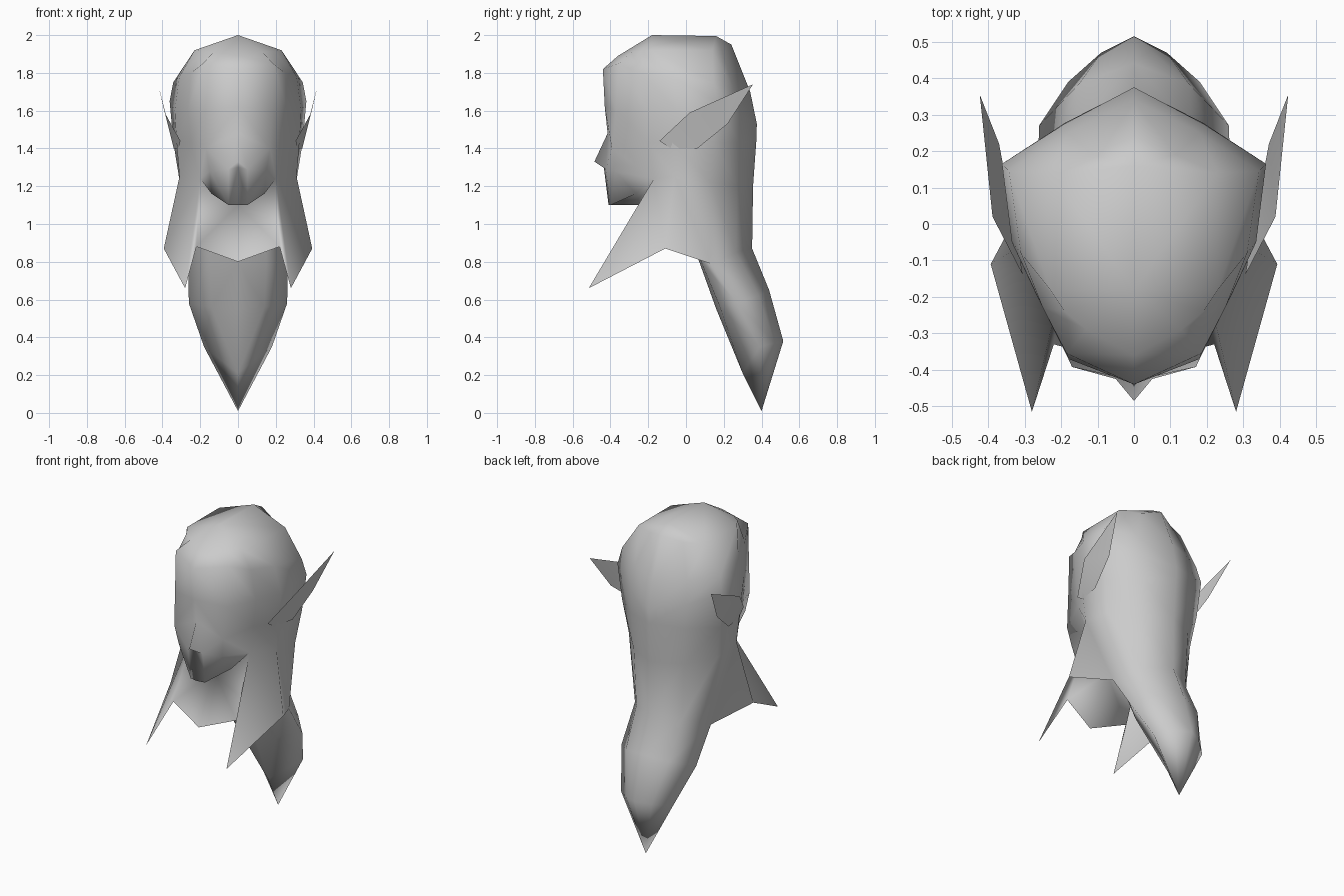
import bpy, bmesh

if "Cube" in bpy.data.objects:
    bpy.data.objects.remove(bpy.data.objects["Cube"], do_unlink=True)

# One clay grey for everything
grey = bpy.data.materials.new("clay_grey")
grey.use_nodes = True
grey.diffuse_color = (0.6, 0.6, 0.6, 1)
grey.node_tree.nodes["Principled BSDF"].inputs["Base Color"].default_value = (0.6, 0.6, 0.6, 1)


def strips(rows):
    """Quads between neighbouring rows of equal length."""
    return [[a[i], a[i + 1], b[i + 1], b[i]]
            for a, b in zip(rows, rows[1:]) for i in range(len(a) - 1)]


def build(name, faces):
    """Weld the faces of the left half, mirror them and shade smooth."""
    bm = bmesh.new()
    for pts in faces:
        bm.faces.new([bm.verts.new(p) for p in pts])
    bmesh.ops.remove_doubles(bm, verts=bm.verts, dist=0.0005)
    bmesh.ops.mirror(bm, geom=bm.verts[:] + bm.edges[:] + bm.faces[:],
                     axis='X', merge_dist=0.0005)
    bmesh.ops.recalc_face_normals(bm, faces=bm.faces)
    for face in bm.faces:
        face.smooth = True
    mesh = bpy.data.meshes.new(name)
    bm.to_mesh(mesh)
    bm.free()
    mesh.materials.append(grey)
    bpy.context.collection.objects.link(bpy.data.objects.new(name, mesh))


# Skull: half rings from the front centre round to the back centre
rings = [
    [(0, -.36, 1.89), (.13, -.29, 1.91), (.19, -.24, 1.915), (.23, -.18, 1.92),
     (.23, .14, 1.92), (.115, .19, 1.92), (0, .24, 1.95)],
    [(0, -.44, 1.82), (.185, -.355, 1.85), (.25, -.23, 1.80), (.31, -.08, 1.78),
     (.343, .145, 1.75), (.18, .25, 1.72), (0, .34, 1.70)],
    [(0, -.43, 1.62), (.18, -.37, 1.60), (.265, -.20, 1.60), (.335, -.05, 1.60),
     (.362, .165, 1.65), (.19, .275, 1.58), (0, .375, 1.53)],
    [(0, -.415, 1.48), (.17, -.392, 1.40), (.25, -.20, 1.43), (.325, -.07, 1.43),
     (.342, .15, 1.43), (.185, .28, 1.43), (0, .373, 1.45)],
]
low_ring = [(.15, -.375, 1.28), (.20, -.17, 1.24), (.31, -.06, 1.25),
            (.308, .13, 1.22), (.175, .27, 1.20), (0, .355, 1.20)]
faces = strips(rings) + strips([rings[3][1:], low_ring])

# Crown
crown_front, crown_back = (0, -.18, 2.0), (0, .16, 1.995)
t = rings[0]
faces += [[crown_front, t[i], t[i + 1]] for i in range(3)]
faces += [[crown_front, t[3], t[4], crown_back],
          [crown_back, t[4], t[5]], [crown_back, t[5], t[6]]]

# Nose, blended into the face
bridge, brow = rings[3][:2]
cheek, nape_front, side = low_ring[:3]
nose_tip, lip, nostril = (0, -.485, 1.33), (0, -.435, 1.30), (.05, -.425, 1.29)
faces += [[bridge, brow, nostril], [brow, cheek, nostril],
          [bridge, nostril, nose_tip], [nose_tip, nostril, lip]]

# Jaw, underside of the chin and open neck
chin, chin_side, jaw = (0, -.41, 1.10), (.05, -.40, 1.10), (.14, -.265, 1.16)
throat, neck_mid, neck_corner = (0, -.24, 1.10), (0, -.39, .80), (.22, -.33, .88)
faces += [[lip, nostril, chin_side, chin], [nostril, cheek, chin_side],
          [cheek, jaw, chin_side], [cheek, nape_front, jaw],
          [chin, chin_side, jaw, throat], [jaw, nape_front, throat],
          [throat, nape_front, neck_corner, neck_mid]]

# Pointed hair lock in front of each shoulder
lock_tip, lock_back = (.28, -.515, .66), (.393, -.11, .87)
faces += [[nape_front, neck_corner, lock_tip], [nape_front, lock_tip, lock_back],
          [nape_front, lock_back, side]]

# Back hair running into the tail
nape = [(.265, .13, .79), (.16, .265, .85), (0, .35, .87)]
tail_mid = [(.26, .27, .58), (.15, .385, .62), (0, .44, .65)]
tail_low = [(.18, .39, .35), (.09, .47, .37), (0, .515, .38)]
tip = (0, .40, .01)
faces += strips([low_ring[2:], [lock_back] + nape])
faces += strips([nape, tail_mid, tail_low])
faces += [[tail_low[0], tail_low[1], tip], [tail_low[1], tail_low[2], tip]]

# Front of the tail, rising inside the hair
front_inner = [(0, .01, .96), (.14, .02, .96), (.25, .09, .96)]
front_top = [(0, .07, .80), (.15, .08, .80), nape[0]]
front_mid = [(0, .16, .55), (.14, .18, .56), tail_mid[0]]
front_end = (0, .30, .21)
faces += strips([front_inner, front_top, front_mid])
faces += [[front_mid[0], front_mid[1], front_end],
          [front_mid[1], tail_low[0], front_end],
          [front_mid[1], tail_mid[0], tail_low[0]],
          [front_end, tail_low[0], tip]]
build("head_and_hair", faces)

# Pointed ears
ear_front, ear_top, ear_tip = (.305, -.14, 1.44), (.388, .02, 1.59), (.423, .355, 1.74)
ear_back, ear_low, ear_lobe = (.37, .22, 1.53), (.34, .06, 1.40), (.315, -.08, 1.40)
build("ears", [[ear_tip, ear_top, ear_back], [ear_top, ear_low, ear_back],
               [ear_top, ear_front, ear_lobe, ear_low]])
